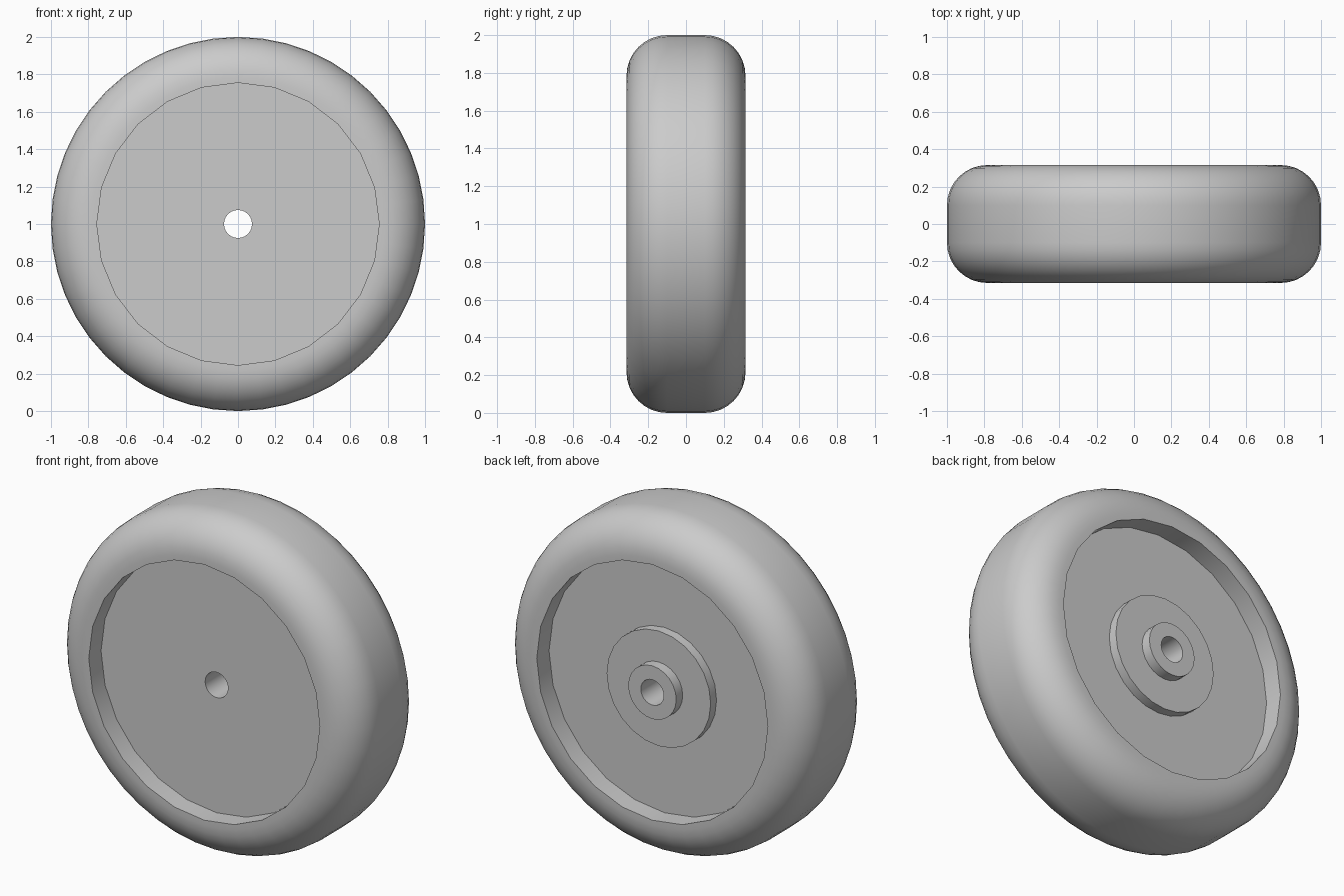
import bpy
import bmesh
from math import cos, sin, pi, radians

cube = bpy.data.objects.get("Cube")
if cube:
    bpy.data.objects.remove(cube, do_unlink=True)

HALF_WIDTH = 0.315   # half the tyre width
RIM = 0.755          # radius of the recess in the tyre
DISC = 0.2           # half the thickness of the wheel disc
BORE = 0.075         # radius of the axle hole

grey = bpy.data.materials.new("plain grey")
grey.use_nodes = True
colour = (0.6, 0.6, 0.6, 1)
grey.diffuse_color = colour
grey.node_tree.nodes["Principled BSDF"].inputs["Base Color"].default_value = colour


def lathe(name, profile, segments, chord_radius=0):
    """Spin a closed (radius, y) profile about the wheel axis.
    Rings up to chord_radius keep half as many flat sides."""
    bm = bmesh.new()
    rings = []
    for i in range(segments):
        a = 2 * pi * i / segments
        ring = []
        for r, y in profile:
            if i % 2 and r <= chord_radius:
                r *= cos(2 * pi / segments)
            ring.append(bm.verts.new((r * cos(a), y, 1 + r * sin(a))))
        rings.append(ring)
    n = len(profile)
    for i in range(segments):
        p, q = rings[i], rings[(i + 1) % segments]
        for j in range(n):
            k = (j + 1) % n
            bm.faces.new((p[j], p[k], q[k], q[j]))
    bmesh.ops.recalc_face_normals(bm, faces=bm.faces)
    mesh = bpy.data.meshes.new(name)
    bm.to_mesh(mesh)
    bm.free()
    mesh.materials.append(grey)
    obj = bpy.data.objects.new(name, mesh)
    bpy.context.collection.objects.link(obj)
    bpy.ops.object.select_all(action='DESELECT')
    obj.select_set(True)
    bpy.context.view_layer.objects.active = obj
    bpy.ops.object.shade_smooth_by_angle(angle=radians(35))
    return obj


# Tyre: rounded shoulders, flat tread and a recess on both sides
corner = 0.215
steps = 8
shoulder = [(1 - corner + corner * sin(t), HALF_WIDTH - corner + corner * cos(t))
            for t in (pi / 2 * i / steps for i in range(steps + 1))]
half = [(RIM, DISC), (RIM, HALF_WIDTH)] + shoulder
tyre_profile = half + [(r, -y) for r, y in reversed(half)]
lathe("tyre", tyre_profile, 48, chord_radius=RIM)

# Wheel disc and stepped hub at the back, drilled through for the axle
wheel_profile = [
    (BORE, -DISC), (RIM, -DISC), (RIM, DISC),
    (0.34, DISC), (0.34, 0.255),
    (0.157, 0.255), (0.157, HALF_WIDTH), (BORE, HALF_WIDTH),
]
lathe("wheel_disc_and_hub", wheel_profile, 24)
